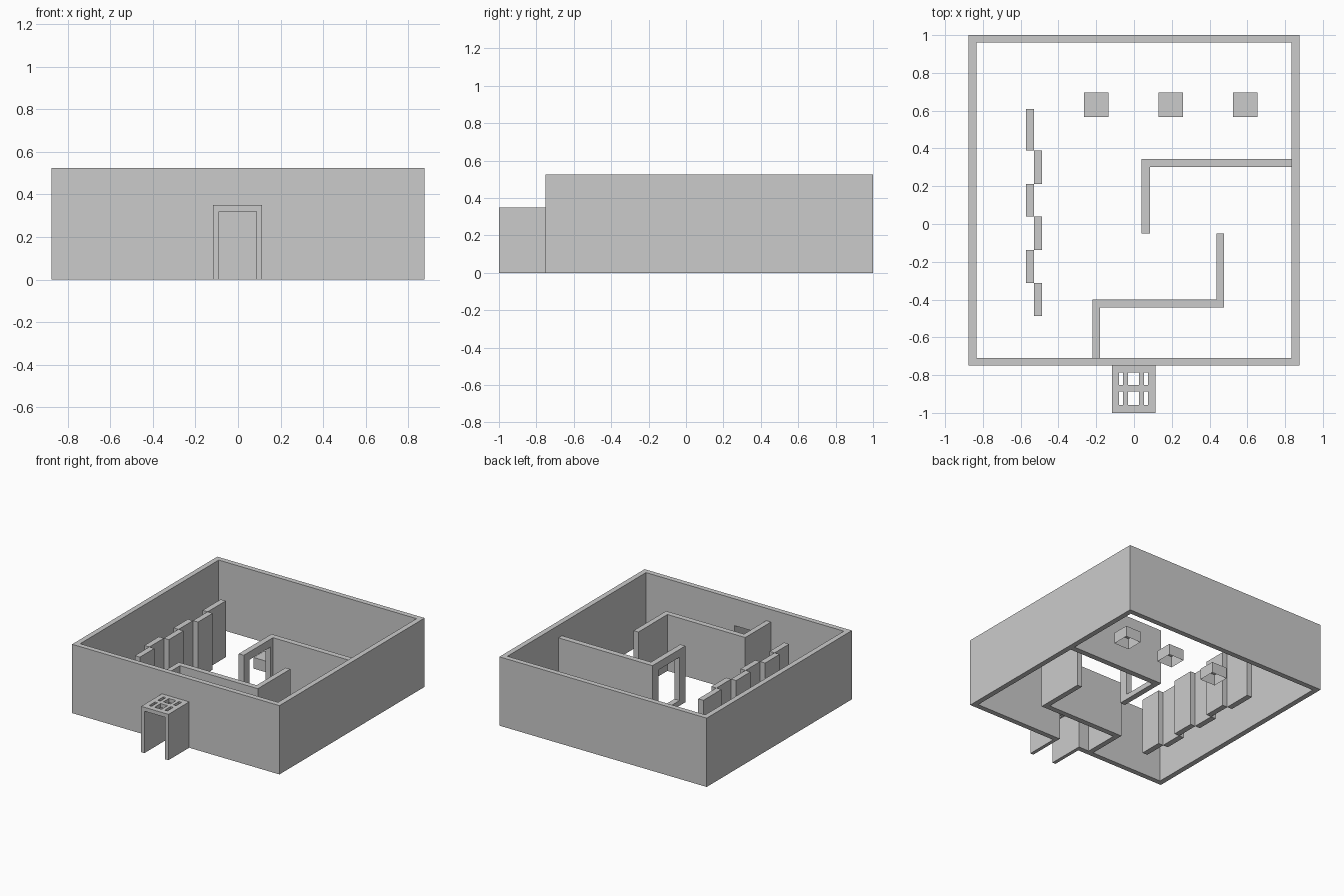
import bpy, bmesh

if "Cube" in bpy.data.objects:
    bpy.data.objects.remove(bpy.data.objects["Cube"])


def cell_solid(name, xs, ys, zs, filled=lambda i, j, k: True, open_bottom=False):
    """Solid made of grid cells between the given breaks; only outer faces are kept."""
    br = (xs, ys, zs)
    n = [len(b) - 1 for b in br]

    def solid(c):
        return all(0 <= c[a] < n[a] for a in range(3)) and filled(*c)

    bm = bmesh.new()
    verts = {}

    def vert(c):
        if c not in verts:
            verts[c] = bm.verts.new([br[a][c[a]] for a in range(3)])
        return verts[c]

    for cell in [(i, j, k) for i in range(n[0]) for j in range(n[1]) for k in range(n[2])]:
        if not solid(cell):
            continue
        for a in range(3):
            for side in (0, 1):
                near = list(cell)
                near[a] += 2 * side - 1
                if solid(near) or (open_bottom and a == 2 and side == 0):
                    continue
                u, v = (a + 1) % 3, (a + 2) % 3
                loop = []
                for du, dv in ((0, 0), (1, 0), (1, 1), (0, 1)):
                    c = list(cell)
                    c[a] += side
                    c[u] += du
                    c[v] += dv
                    loop.append(vert(tuple(c)))
                bm.faces.new(loop if side else loop[::-1])
    mesh = bpy.data.meshes.new(name)
    bm.to_mesh(mesh)
    bm.free()
    ob = bpy.data.objects.new(name, mesh)
    bpy.context.collection.objects.link(ob)
    return ob


WALL_H, INNER_H = 0.525, 0.43
DOOR_L, DOOR_R, DOOR_H = -0.09, 0.086, 0.32

# Outer walls with the entrance opening in the front
cell_solid("outer_walls",
           (-0.875, -0.835, DOOR_L, DOOR_R, 0.835, 0.875),
           (-0.75, -0.71, 0.96, 1.0), (0, DOOR_H, WALL_H),
           lambda i, j, k: (i in (0, 4) or j in (0, 2)) and not (i == 2 and j == 0 and k == 0))

# Entrance porch: two side panels and a roof pierced by 3 x 2 slots
cell_solid("entrance_porch",
           (-0.117, DOOR_L, -0.08, -0.059, -0.033, 0.026, 0.052, 0.074, DOOR_R, 0.113),
           (-1.0, -0.958, -0.886, -0.852, -0.785, -0.75), (0, DOOR_H, 0.35),
           lambda i, j, k: i in (0, 8) or (k == 1 and not (i in (2, 4, 6) and j in (1, 3))))

# Rear partition, its short leg holding a framed opening
cell_solid("rear_partition",
           (0.041, 0.084, 0.835), (-0.05, 0.02, 0.27, 0.302, 0.345), (0, 0.04, 0.37, INNER_H),
           lambda i, j, k: j == 3 or (i == 0 and not (j == 1 and k == 1)))

# Front partition, a Z-shaped run of wall
cell_solid("front_partition",
           (-0.22, -0.18, 0.437, 0.477), (-0.71, -0.442, -0.4, -0.05), (0, INNER_H),
           lambda i, j, k: j == 1 or (j == 0 and i == 0) or (j == 2 and i == 2))

# Staggered row of upright panels
ends = (0.608, 0.39, 0.213, 0.039, -0.137, -0.312, -0.487)
for n in range(6):
    x = -0.572 if n % 2 == 0 else -0.53
    cell_solid(f"screen_panel_{n + 1}", (x, x + 0.043), (ends[n + 1], ends[n]), (0, INNER_H))

# Low plinths, open underneath
for n, x in enumerate((-0.2, 0.195, 0.59)):
    cell_solid(f"plinth_{n + 1}", (x - 0.065, x + 0.065), (0.566, 0.696), (0, 0.085),
               open_bottom=True)
